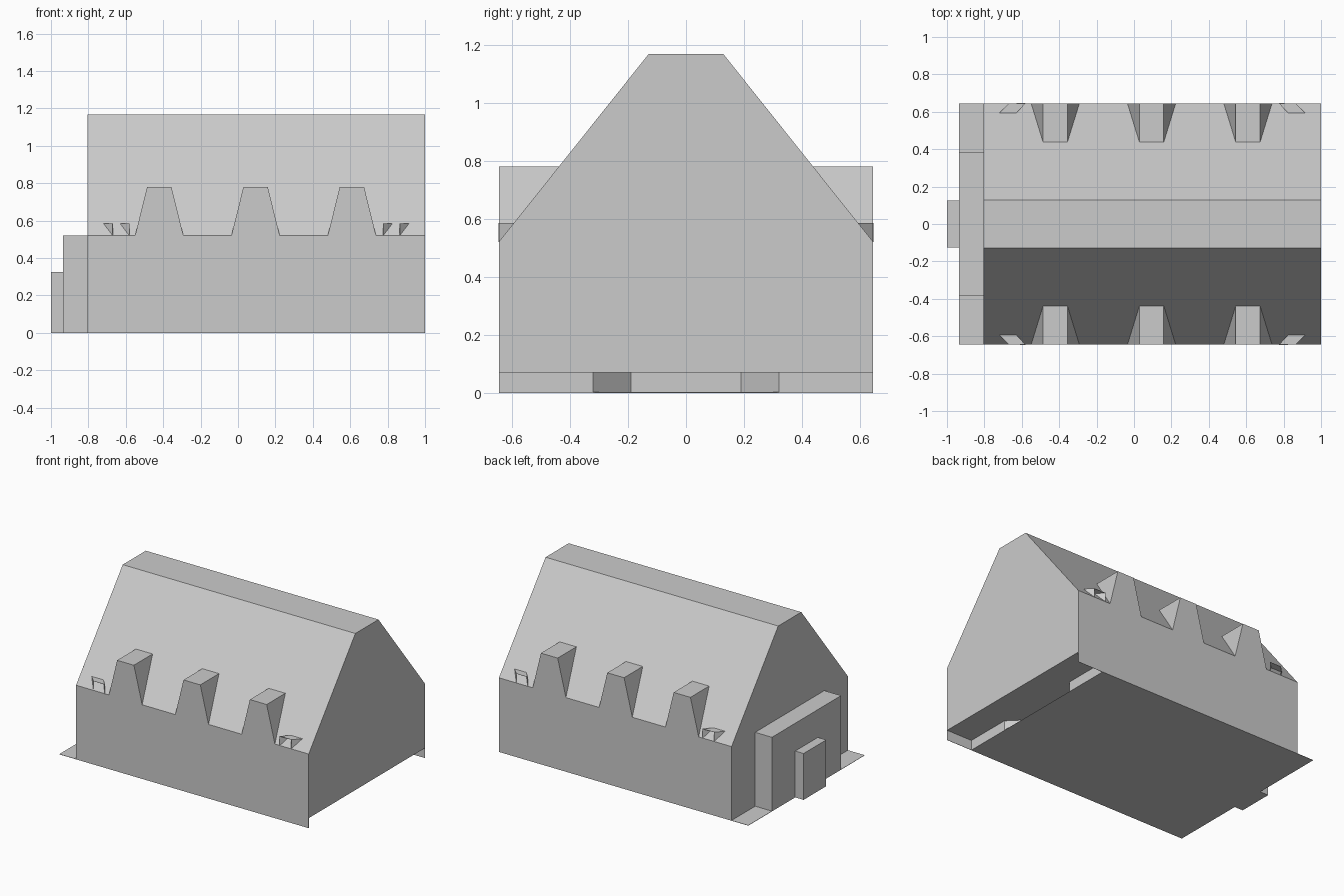
import bpy
import bmesh
from mathutils import Vector

cube = bpy.data.objects.get("Cube")
if cube:
    bpy.data.objects.remove(cube, do_unlink=True)

grey = bpy.data.materials.new("plain_grey")
grey.use_nodes = True
grey.diffuse_color = (0.6, 0.6, 0.6, 1)
grey.node_tree.nodes["Principled BSDF"].inputs["Base Color"].default_value = (0.6, 0.6, 0.6, 1)

# Main dimensions
HALF = 0.645             # half depth of the building
EAVES, RIDGE = 0.52, 1.168
RIDGE_HALF = 0.128       # half width of the flat ridge
WEST, EAST = -0.805, 1.0
MID = (WEST + EAST) / 2
BASE = 0.07              # height of the plinth
SLOPE = (RIDGE - EAVES) / (HALF - RIDGE_HALF)


def finish(name, bm):
    mesh = bpy.data.meshes.new(name)
    bm.to_mesh(mesh)
    bm.free()
    mesh.materials.append(grey)
    obj = bpy.data.objects.new(name, mesh)
    bpy.context.scene.collection.objects.link(obj)
    return obj


def prism(name, profile, axis, start, end):
    """Extrude a 2D profile along the given axis."""
    bm = bmesh.new()
    verts = []
    for point in profile:
        co = list(point)
        co.insert(axis, start)
        verts.append(bm.verts.new(co))
    face = bm.faces.new(verts)
    out = bmesh.ops.extrude_face_region(bm, geom=[face])
    shift = Vector((0, 0, 0))
    shift[axis] = end - start
    moved = [v for v in out["geom"] if isinstance(v, bmesh.types.BMVert)]
    bmesh.ops.translate(bm, verts=moved, vec=shift)
    bmesh.ops.recalc_face_normals(bm, faces=bm.faces)
    return finish(name, bm)


def box(name, x0, x1, y0, y1, z0, z1):
    return prism(name, [(x0, y0), (x1, y0), (x1, y1), (x0, y1)], 2, z0, z1)


# Hall with sloping roof and flat ridge
half_profile = [(HALF, BASE), (HALF, EAVES), (RIDGE_HALF, RIDGE)]
prism("hall", half_profile + [(-y, z) for y, z in reversed(half_profile)], 0, WEST, EAST)

# Plinth with a splayed recess at the open end
rim = [(0.8, HALF), (0.8, 0.32), (0.67, 0.19)]
plan = [(WEST, HALF)] + rim + [(x, -y) for x, y in reversed(rim)] + [(WEST, -HALF)]
prism("plinth", plan, 2, 0, BASE)

# Thin floor sheet reaching past the porch end
box("floor_sheet", -0.935, 0.8, -HALF, HALF, 0, 0.002)

# Stepped porch
box("porch", -0.935, WEST, -0.383, 0.383, 0, EAVES)
box("porch_door", -1.0, -0.935, -0.125, 0.125, 0, 0.325)


def vent(name, side, mirror):
    """Small slanted open-fronted roof vent."""
    top = EAVES + 0.065
    back = HALF - 0.065 / SLOPE

    def at(x, y, z):
        return (MID + mirror * (x - MID), side * y, z)

    bm = bmesh.new()
    corners = []
    for x in (-0.67, -0.58):
        low = bm.verts.new(at(x, HALF, EAVES))
        front = bm.verts.new(at(x, HALF, top))
        rear = bm.verts.new(at(x - 0.05, back, top))
        bm.faces.new((low, front, rear))
        corners.append((front, rear))
    (f0, r0), (f1, r1) = corners
    bm.faces.new((f0, f1, r1, r0))
    bmesh.ops.recalc_face_normals(bm, faces=bm.faces)
    roof = max(bm.faces, key=lambda f: len(f.verts))
    roof.normal_update()
    if roof.normal.z < 0:
        bmesh.ops.reverse_faces(bm, faces=bm.faces)
    obj = finish(name, bm)
    thick = obj.modifiers.new("thickness", "SOLIDIFY")
    thick.thickness = 0.002


for side, label in ((-1, "front"), (1, "back")):
    # Lower wall strip beside the recess
    box(f"{label}_wall_strip", 0.8, EAST, side * HALF, side * (HALF - 0.002), 0, BASE)

    # Tapered dormers, flush with the wall
    peak = 0.78
    rear = HALF - (peak - EAVES) / SLOPE
    for i in range(3):
        x = -0.421 + 0.515 * i
        shape = [(x - 0.129, EAVES), (x + 0.129, EAVES), (x + 0.065, peak), (x - 0.065, peak)]
        prism(f"{label}_dormer_{i + 1}", shape, 1, side * HALF, side * rear)

    # Roof vents near both ends
    vent(f"{label}_vent_right", side, 1)
    vent(f"{label}_vent_left", side, -1)
